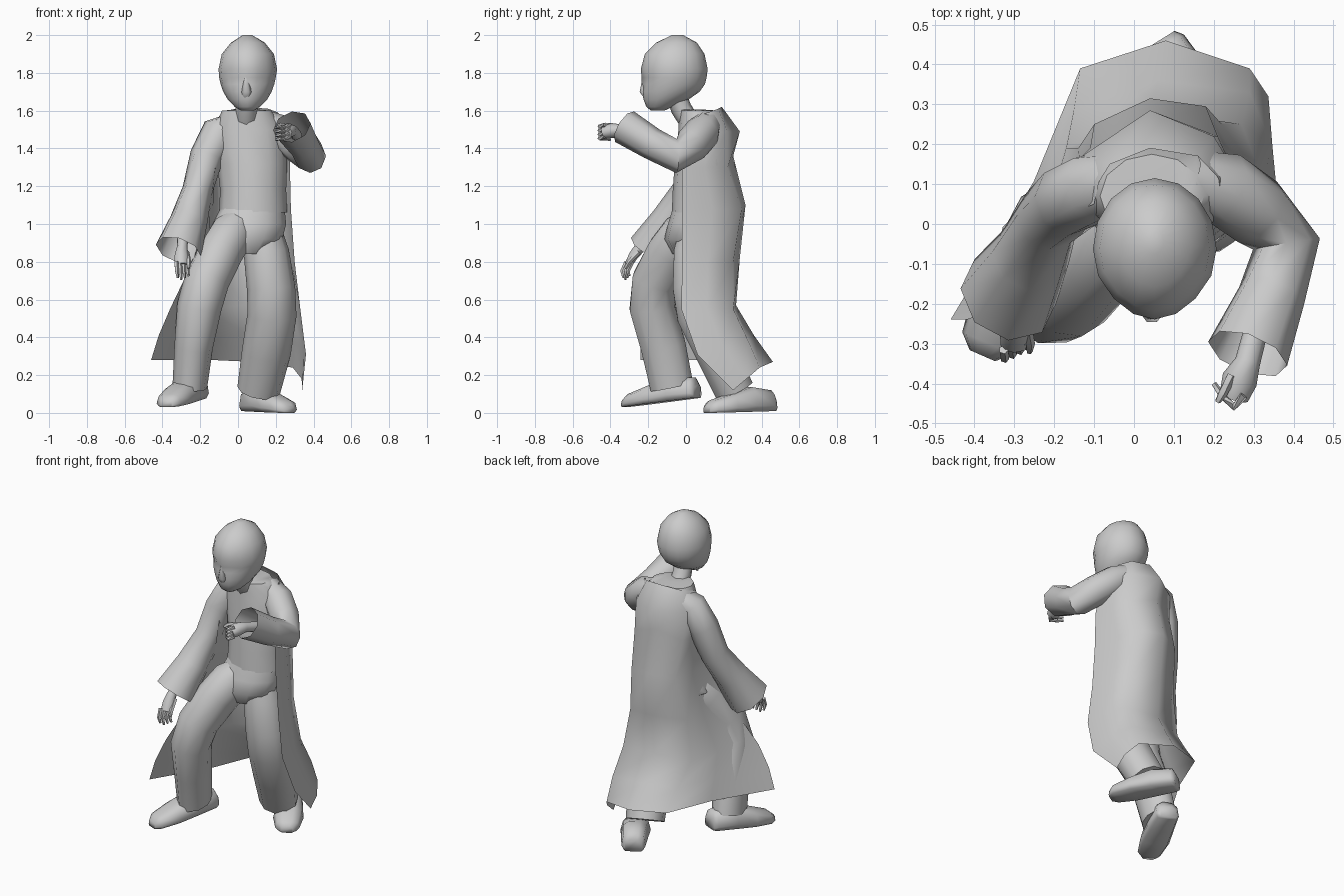
import bpy, bmesh, math
from mathutils import Vector as V


def skin(name, rings, closed=True, caps=True, tweak=None, angle=50):
    """Bridge rows of points into one smooth-shaded mesh."""
    bm = bmesh.new()
    rows = [[bm.verts.new(p) for p in r] for r in rings]
    n = len(rows[0])
    for a, b in zip(rows, rows[1:]):
        for i in range(n if closed else n - 1):
            j = (i + 1) % n
            bm.faces.new((a[i], a[j], b[j], b[i]))
    if closed and caps:
        bm.faces.new(rows[0])
        bm.faces.new(rows[-1])
    if tweak:
        for v in bm.verts:
            tweak(v.co)
    bmesh.ops.recalc_face_normals(bm, faces=bm.faces)
    me = bpy.data.meshes.new(name)
    bm.to_mesh(me)
    bm.free()
    me.shade_smooth()
    me.set_sharp_from_angle(angle=math.radians(angle))
    ob = bpy.data.objects.new(name, me)
    bpy.context.collection.objects.link(ob)
    return ob


def oval(c, u, w, n):
    return [c + u * math.cos(2 * math.pi * i / n) + w * math.sin(2 * math.pi * i / n)
            for i in range(n)]


def stack(name, secs, n=12, **kw):
    """Horizontal ovals: (x, y, z, rx, ry)."""
    return skin(name, [oval(V(s[:3]), V((s[3], 0, 0)), V((0, s[4], 0)), n) for s in secs], **kw)


def tube(name, secs, n=8, **kw):
    """Ovals square to a path: (x, y, z, r across, r deep)."""
    pts = [V(s[:3]) for s in secs]
    rings = []
    for i, s in enumerate(secs):
        t = (pts[min(i + 1, len(pts) - 1)] - pts[max(i - 1, 0)]).normalized()
        u = (V((1, 0, 0)) - t * t.x).normalized()
        rings.append(oval(pts[i], u * s[3], t.cross(u) * s[4], n))
    return skin(name, rings, **kw)


# Head with eye hollows and a narrower face
def face(co):
    if co.y < -0.12:
        co.x = .047 + (co.x - .047) * (1 + (co.y + .12) * 1.0)
    for ex in (-0.01, 0.10):
        if co.y < -0.12 and math.hypot(co.x - ex, co.z - 1.775) < 0.045:
            co.y += 0.014


stack("head", [
    (.05, -.15, 1.60, .035, .035), (.05, -.14, 1.62, .068, .07), (.05, -.105, 1.66, .105, .12),
    (.05, -.08, 1.70, .128, .152), (.05, -.068, 1.74, .142, .168), (.05, -.063, 1.775, .15, .172),
    (.052, -.062, 1.82, .155, .177), (.052, -.06, 1.90, .138, .158),
    (.052, -.05, 1.96, .09, .108), (.05, -.045, 2.0, .025, .03)], n=16, tweak=face, angle=60)
tube("nose", [(.045, -.222, 1.775, .012, .01), (.045, -.228, 1.70, .026, .02),
              (.045, -.215, 1.675, .022, .012)], n=6, angle=80)
tube("lips", [(.045, -.19, 1.668, .03, .012), (.045, -.202, 1.65, .035, .012),
              (.045, -.185, 1.635, .025, .012)], n=6, angle=80)
tube("neck", [(.05, -.05, 1.68, .06, .055), (.045, -.025, 1.61, .058, .055),
              (.045, .02, 1.54, .06, .055)])

# Shirt and hips
stack("shirt", [
    (.045, .03, 1.605, .07, .075), (.045, .07, 1.60, .13, .105), (.06, .085, 1.50, .19, .125),
    (.075, .09, 1.32, .185, .15), (.08, .085, 1.18, .175, .155), (.08, .075, 1.06, .18, .15)])
stack("trouser_hips", [
    (.08, .07, 1.10, .165, .135), (.06, .05, 1.0, .195, .145), (.035, .03, .92, .20, .145),
    (.045, .03, .84, .09, .10)])

# Trouser legs
tube("trouser_right_leg", [
    (.04, .05, 1.05, .06, .07), (-.03, -.01, .95, .12, .125), (-.09, -.075, .85, .12, .135),
    (-.165, -.165, .70, .12, .125), (-.205, -.18, .56, .118, .125),
    (-.235, -.12, .35, .102, .125), (-.255, -.075, .14, .092, .12)], n=10)
tube("trouser_left_leg", [
    (.13, .07, 1.0, .09, .10), (.15, .055, .85, .12, .125), (.175, .045, .66, .128, .12),
    (.18, .065, .52, .13, .12), (.15, .16, .32, .13, .115), (.11, .255, .12, .115, .11)], n=10)


# Shoes: sections of (fraction heel to toe, half width, height)
def shoe(name, heel, toe):
    heel, toe = V(heel), V(toe)
    d = toe - heel
    side = V((-d.y, d.x, 0)).normalized()
    rings = []
    for f, w, h in [(0, .055, .07), (.05, .07, .11), (.35, .08, .13), (.65, .088, .095),
                    (.92, .07, .065), (1, .035, .04)]:
        c = heel + d * f
        rings.append([c + side * (w * a) + V((0, 0, h * b)) for a, b in
                      [(-.8, 0), (.8, 0), (1, .25), (.85, .8), (.4, 1), (-.4, 1), (-.85, .8), (-1, .25)]])
    skin(name, rings, angle=70)


shoe("right_shoe", (-.21, .06, .08), (-.38, -.33, .03))
shoe("left_shoe", (.055, .455, .01), (.27, .11, .0))

# Long open coat: rows run from right front edge round the back to left front edge
coat = [
    [(-.10, .05, 1.57), (-.06, .15, 1.60), (.04, .19, 1.62), (.16, .17, 1.61), (.22, .06, 1.57)],
    [(-.17, .02, 1.47), (-.13, .17, 1.48), (.04, .285, 1.49), (.20, .22, 1.49), (.27, .03, 1.47)],
    [(-.12, -.02, 1.3), (-.11, .19, 1.3), (.04, .25, 1.36), (.21, .22, 1.3), (.275, -.02, 1.3)],
    [(-.15, -.03, 1.08), (-.10, .25, 1.08), (.04, .315, 1.1), (.18, .295, 1.08), (.28, -.02, 1.08)],
    [(-.24, -.12, .80), (-.14, .19, .80), (.04, .285, .82), (.22, .25, .80), (.30, -.02, .80)],
    [(-.36, -.22, .55), (-.17, .19, .55), (.04, .265, .57), (.27, .25, .55), (.33, -.025, .55)],
    [(-.42, -.24, .41), (-.15, .29, .41), (.06, .36, .41), (.29, .33, .38), (.36, .06, .31)],
    [(-.46, -.24, .28), (-.135, .39, .28), (.08, .46, .27), (.29, .39, .24), (.34, .25, .12)]]


def rounded(row):
    """Insert an extra point on each long side of the row."""
    p = [V(q) for q in row]
    low = p[0].z < 1
    a, b = p[0].lerp(p[1], .55), (p[3] + p[4]) / 2
    return [p[0], a + V((.03 if low else -.01, 0, 0)), p[1], p[2], p[3], b + V((.022, 0, 0)), p[4]]


skin("coat", [rounded(r) for r in coat], closed=False, angle=60)

# Wide sleeves, open at the cuffs
tube("right_sleeve", [
    (-.01, .11, 1.53, .07, .075), (-.10, .09, 1.48, .10, .09), (-.165, .06, 1.36, .09, .092),
    (-.215, .015, 1.18, .08, .088), (-.26, -.085, 1.02, .10, .10), (-.315, -.18, .86, .125, .13)],
    caps=False)
tube("left_sleeve", [
    (.13, .12, 1.54, .07, .07), (.225, .09, 1.49, .09, .095), (.31, .03, 1.42, .09, .095),
    (.382, -.05, 1.36, .085, .09), (.345, -.18, 1.425, .085, .085),
    (.285, -.325, 1.515, .105, .095)], caps=False)

# Hands
tube("right_hand", [(-.29, -.17, .98, .03, .03), (-.295, -.24, .88, .028, .03),
                    (-.30, -.28, .83, .036, .025), (-.30, -.305, .785, .034, .02)])
for i in range(4):
    x, y = -.327 + .019 * i, -.01 * (3 - i) + .01
    tube(f"right_finger_{i + 1}", [(x, y - .295, .80, .012, .012), (x + .003, y - .318, .75, .011, .011),
                                   (x + .008, y - .31, .705 + .01 * abs(i - 1), .007, .007)], n=5)
tube("right_thumb", [(-.27, -.25, .85, .013, .013), (-.26, -.30, .80, .012, .012),
                     (-.262, -.32, .765, .008, .008)], n=5)
tube("left_hand", [(.31, -.25, 1.47, .03, .03), (.285, -.345, 1.495, .032, .032),
                   (.265, -.39, 1.495, .045, .04), (.25, -.435, 1.485, .037, .034)])
for i in range(4):
    z = 1.525 - .021 * i
    tube(f"left_finger_{i + 1}", [(.275, -.43, z, .011, .011), (.25, -.458, z - .008, .011, .011),
                                  (.22, -.43, z - .012, .009, .009), (.2, -.40, z - .015, .007, .007)], n=5)
tube("left_thumb", [(.245, -.38, 1.52, .013, .013), (.222, -.425, 1.525, .012, .012),
                    (.21, -.445, 1.515, .008, .008)], n=5)
